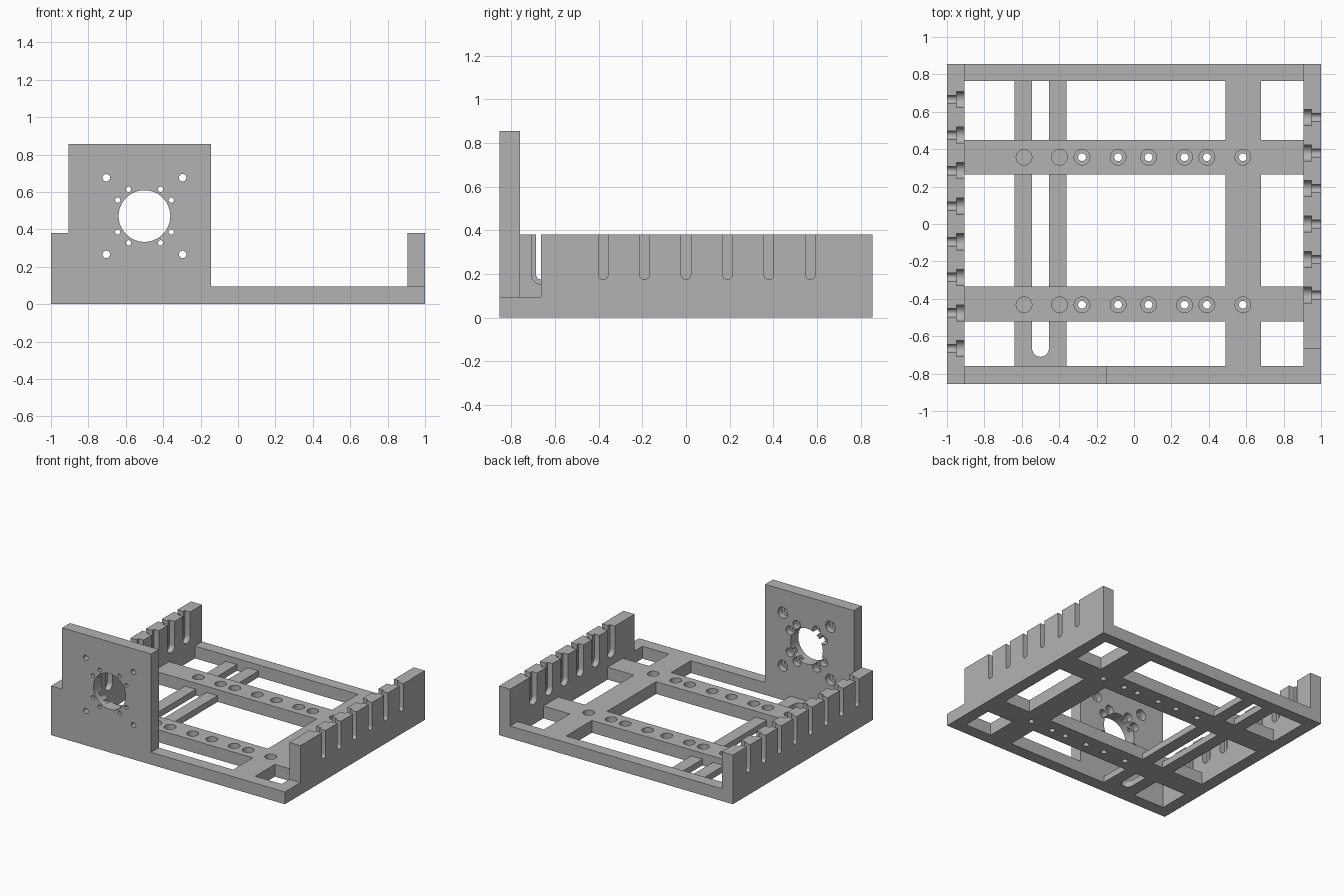
import bpy, bmesh, math
from mathutils import Vector

if "Cube" in bpy.data.objects:
    bpy.data.objects.remove(bpy.data.objects["Cube"])

grey = bpy.data.materials.new("light grey plastic")
grey.diffuse_color = (0.45, 0.45, 0.45, 1)
grey.use_nodes = True
grey.node_tree.nodes["Principled BSDF"].inputs["Base Color"].default_value = grey.diffuse_color


def circle(cx, cy, r, n=32):
    return [(cx + r * math.cos(2 * math.pi * i / n),
             cy + r * math.sin(2 * math.pi * i / n)) for i in range(n)]


def rect(x0, x1, y0, y1):
    return [(x0, y0), (x1, y0), (x1, y1), (x0, y1)]


def u_slot(cx, cy, r, top, n=16):
    """Open-topped slot outline with a round lower end."""
    arc = [(cx + r * math.cos(math.pi + math.pi * i / n),
            cy + r * math.sin(math.pi + math.pi * i / n)) for i in range(n + 1)]
    return [(cx - r, top)] + arc + [(cx + r, top)]


def prisms(name, profiles, axis, a, b):
    """Extrude 2D outlines along an axis from a to b."""
    place = {"x": lambda u, v, w: (w, u, v),
             "y": lambda u, v, w: (u, w, v),
             "z": lambda u, v, w: (u, v, w)}[axis]
    bm = bmesh.new()
    for prof in profiles:
        lo = [bm.verts.new(place(u, v, a)) for u, v in prof]
        hi = [bm.verts.new(place(u, v, b)) for u, v in prof]
        bm.faces.new(lo)
        bm.faces.new(hi)
        for i in range(len(prof)):
            j = (i + 1) % len(prof)
            bm.faces.new((lo[i], lo[j], hi[j], hi[i]))
    bmesh.ops.recalc_face_normals(bm, faces=bm.faces)
    me = bpy.data.meshes.new(name)
    bm.to_mesh(me)
    bm.free()
    me.materials.append(grey)
    ob = bpy.data.objects.new(name, me)
    bpy.context.collection.objects.link(ob)
    return ob


def combine(ob, other, op):
    """Apply a boolean and remove the second object."""
    m = ob.modifiers.new("bool", "BOOLEAN")
    m.operation, m.solver, m.object = op, "EXACT", other
    dg = bpy.context.evaluated_depsgraph_get()
    me = bpy.data.meshes.new_from_object(ob.evaluated_get(dg))
    ob.modifiers.clear()
    ob.data = me
    bpy.data.objects.remove(other)


def cut(ob, profiles, axis, a, b):
    combine(ob, prisms("cutter", profiles, axis, a, b), "DIFFERENCE")


T = 0.095            # frame thickness
Y = 0.855            # half depth
H = 0.38             # side wall height

# Base frame with six windows
frame = prisms("chassis_frame", [rect(-1, 1, -Y, Y)], "z", 0, T)
spans_y = [(-0.76, -0.52), (-0.335, 0.265), (0.45, 0.765)]
windows = [rect(x0, x1, y0, y1) for x0, x1 in [(-0.905, 0.49), (0.68, 0.905)]
           for y0, y1 in spans_y]
cut(frame, windows, "z", -0.1, 0.3)

# Counterbored holes along the two crossbars
hole_x = [-0.588, -0.398, -0.278, -0.085, 0.078, 0.27, 0.39, 0.582]
centres = [(x, y) for x in hole_x for y in (0.357, -0.432)]
cut(frame, [circle(x, y, 0.021) for x, y in centres], "z", -0.1, 0.3)
cut(frame, [circle(x, y, 0.042) for x, y in centres], "z", 0.048, 0.3)

# Thin slotted guide rails between front and back
outline = [(-0.455, 0.77), (-0.36, 0.77), (-0.36, -0.77), (-0.64, -0.77),
           (-0.64, 0.77)] + u_slot(-0.5, -0.665, 0.045, 0.77)[:-1]
guide = prisms("guide_rails", [outline], "z", 0, 0.048)

# Side walls with stepped cable slots, wide on the inside
left_wall = prisms("left_wall", [rect(-Y, Y, 0, H)], "x", -1, -0.905)
right_wall = prisms("right_wall", [rect(-0.665, Y, 0, H)], "x", 0.905, 1)
left_y = [-0.665 + 0.19 * i for i in range(8)]
right_y = [-0.38 + 0.19 * i for i in range(6)]
for wall, ys, s in ((left_wall, left_y, -1), (right_wall, right_y, 1)):
    cut(wall, [u_slot(y, 0.196, 0.022, 0.5) for y in ys], "x", *sorted((s * 0.8, s * 1.1)))
    cut(wall, [u_slot(y, 0.196, 0.043, 0.5) for y in ys], "x", *sorted((s * 0.8, s * 0.948)))

# Motor plate with bore and counterbored screw holes
plate = prisms("motor_plate", [rect(-0.905, -0.145, 0, Y)], "y", -Y, -0.76)
cx, cz = -0.5, 0.471
signs = [(i, j) for i in (-1, 1) for j in (-1, 1)]
inner = [(cx + i * u, cz + j * v) for i, j in signs
         for u, v in ((0.085, 0.143), (0.143, 0.085))]
outer = [(cx + i * 0.204, cz + j * 0.205) for i, j in signs]
cut(plate, [circle(cx, cz, 0.138, 64)], "y", -1, -0.5)
for pts, r_small, r_big in ((inner, 0.014, 0.034), (outer, 0.02, 0.042)):
    cut(plate, [circle(x, z, r_small) for x, z in pts], "y", -1, -0.5)
    cut(plate, [circle(x, z, r_big) for x, z in pts], "y", -0.808, -0.5)

# Fuse into one solid body and tidy flat regions
for part in (guide, left_wall, right_wall, plate):
    combine(frame, part, "UNION")
bm = bmesh.new()
bm.from_mesh(frame.data)
bmesh.ops.remove_doubles(bm, verts=bm.verts, dist=1e-5)
bmesh.ops.dissolve_limit(bm, angle_limit=0.01, verts=bm.verts, edges=bm.edges)
bm.to_mesh(frame.data)
bm.free()
for p in frame.data.polygons:
    p.material_index = 0

bpy.context.view_layer.objects.active = frame
frame.select_set(True)
bpy.ops.object.shade_smooth_by_angle()
